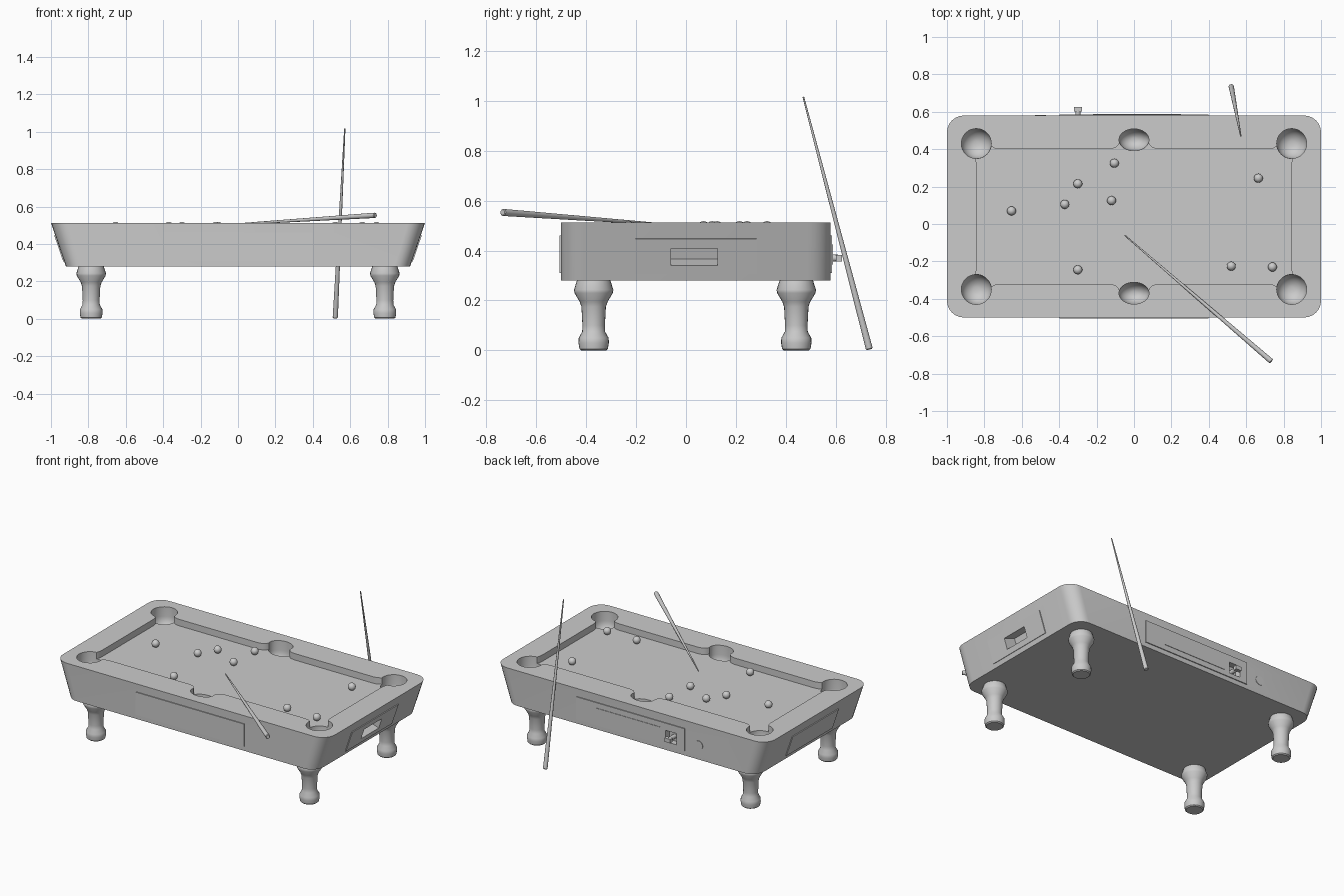
import bpy, bmesh, math
from mathutils import Vector, Matrix

if "Cube" in bpy.data.objects:
    bpy.data.objects.remove(bpy.data.objects["Cube"], do_unlink=True)

grey = bpy.data.materials.new("light grey")
grey.use_nodes = True
grey.diffuse_color = (0.6, 0.6, 0.6, 1)
grey.node_tree.nodes["Principled BSDF"].inputs["Base Color"].default_value = (0.6, 0.6, 0.6, 1)

MID, TOP, BASE, FELT = 0.04, 0.513, 0.28, 0.47   # table centre in y, heights
TILT = math.atan2(0.08, TOP - BASE)              # slope of the end walls


def finish(name, bm, matrix=None):
    if matrix is not None:
        bm.transform(matrix)
    bmesh.ops.recalc_face_normals(bm, faces=bm.faces)
    mesh = bpy.data.meshes.new(name)
    bm.to_mesh(mesh)
    bm.free()
    mesh.materials.append(grey)
    obj = bpy.data.objects.new(name, mesh)
    bpy.context.collection.objects.link(obj)
    return obj


def loft(name, rings, matrix=None):
    """Skin closed rings of equal length and cap both ends."""
    bm = bmesh.new()
    loops = [[bm.verts.new(p) for p in ring] for ring in rings]
    n = len(loops[0])
    for a, b in zip(loops, loops[1:]):
        for i in range(n):
            j = (i + 1) % n
            bm.faces.new((a[i], a[j], b[j], b[i]))
    bm.faces.new(loops[0])
    bm.faces.new(loops[-1])
    return finish(name, bm, matrix)


def lathe(name, profile, matrix=None, sides=24):
    turn = [2 * math.pi * i / sides for i in range(sides)]
    return loft(name, [[(r * math.cos(a), r * math.sin(a), z) for a in turn] for r, z in profile], matrix)


def box(name, size, loc, tilt=0):
    bm = bmesh.new()
    bmesh.ops.create_cube(bm, size=1)
    m = Matrix.Translation(loc) @ Matrix.Rotation(tilt, 4, "Y") @ Matrix.Diagonal((*size, 1))
    return finish(name, bm, m)


def cut(target, cutters):
    for c in cutters:
        mod = target.modifiers.new("cut", "BOOLEAN")
        mod.operation, mod.solver, mod.object = "DIFFERENCE", "EXACT", c
        bpy.context.view_layer.objects.active = target
        bpy.ops.object.modifier_apply(modifier=mod.name)


def smooth(*objs):
    bpy.ops.object.select_all(action="DESELECT")
    for o in objs:
        o.select_set(True)
    bpy.context.view_layer.objects.active = objs[0]
    bpy.ops.object.shade_smooth_by_angle(angle=math.radians(35))


# Cabinet: rounded rectangle whose ends slope inward towards the base
def cabinet_ring(z, half_x):
    pts, r = [], 0.09
    for k, (sx, sy) in enumerate([(1, 1), (-1, 1), (-1, -1), (1, -1)]):
        for i in range(7):
            a = math.pi / 2 * (k + i / 6)
            pts.append(((sx * (1 - r) + r * math.cos(a)) * half_x,
                        MID + sy * (0.54 - r) + r * math.sin(a), z))
    return pts


cabinet = loft("cabinet", [cabinet_ring(BASE, 0.92), cabinet_ring(TOP, 1.0)])

# Playing field cutter: one quarter of the cushion outline, mirrored
quarter = [(0.84, 0.27), (0.845, 0.3), (0.86, 0.33), (0.78, 0.4), (0.765, 0.378),
           (0.745, 0.365), (0.72, 0.36), (0.13, 0.36), (0.1, 0.367), (0.082, 0.385), (0.07, 0.41)]
outline = list(quarter)
outline += [(-x, y) for x, y in reversed(quarter)]
outline += [(-x, -y) for x, y in quarter]
outline += [(x, -y) for x, y in reversed(quarter)]
cutters = [loft("field_cutter", [[(x, y + MID, z) for x, y in outline] for z in (FELT, 0.6)])]

# Pocket cutters: round-bottomed wells
well = [(0.08 * math.sin(a), 0.45 - 0.08 * math.cos(a))
        for a in [math.pi / 2 * i / 8 for i in range(1, 9)]] + [(0.08, 0.6)]
for sy in (1, -1):
    for px, py, squash in [(-0.843, 0.39, 1), (0, 0.41, 0.73), (0.843, 0.39, 1)]:
        m = Matrix.Translation((px, MID + sy * py, 0)) @ Matrix.Diagonal((1, squash, 1, 1))
        cutters.append(lathe("pocket_cutter", well, m, 32))

# Ball return opening and coin mechanism recess
end_x = 0.953
return_cutter = box("return_cutter", (0.16, 0.185, 0.072), (end_x, 0.033, 0.375), TILT)
coin_cutter = box("coin_cutter", (0.08, 0.07, 0.075), (-0.3, 0.58, 0.375))
cut(cabinet, cutters + [return_cutter, coin_cutter])

# Raised panels on all four sides
front_panel = box("front_panel", (0.795, 0.012, 0.15), (0, MID - 0.54, 0.385))
back_panel = box("back_panel", (0.795, 0.012, 0.15), (0, MID + 0.54, 0.385))
left_panel = box("left_end_panel", (0.012, 0.485, 0.148), (end_x, MID, 0.378), TILT)
right_panel = box("right_end_panel", (0.012, 0.485, 0.148), (-end_x, MID, 0.378), -TILT)
cut(left_panel, [return_cutter])
cut(back_panel, [coin_cutter])
for c in cutters + [return_cutter, coin_cutter]:
    bpy.data.objects.remove(c, do_unlink=True)
smooth(cabinet)

# Back fittings: label plate, coin slide and round lock
box("label_plate", (0.47, 0.006, 0.08), (0.015, 0.586, 0.385))
facing_back = Matrix.Rotation(-math.pi / 2, 4, "X")
stem = lathe("coin_slide_stem", [(0.014, 0), (0.014, 0.07)],
             Matrix.Translation((-0.3, 0.54, 0.37)) @ facing_back, 16)
box("coin_slide_handle", (0.042, 0.024, 0.026), (-0.3, 0.613, 0.37))
lock = lathe("lock_disc", [(0.03, 0), (0.03, 0.005)],
             Matrix.Translation((-0.5, 0.578, 0.375)) @ facing_back)
smooth(stem, lock)

# Turned legs
leg_profile = [(0.05, 0), (0.057, 0.006), (0.061, 0.03), (0.06, 0.05), (0.046, 0.075), (0.045, 0.1),
               (0.049, 0.175), (0.056, 0.195), (0.077, 0.23), (0.079, 0.243), (0.066, 0.283)]
for side, x in (("left", 0.785), ("right", -0.785)):
    for end, y in (("front", -0.37), ("back", 0.442)):
        smooth(lathe(f"{end}_{side}_leg", leg_profile, Matrix.Translation((x, y, 0))))

# Balls resting on the cloth
spots = [(-0.655, 0.07), (-0.37, 0.105), (-0.3, 0.215), (-0.12, 0.125), (-0.105, 0.325),
         (0.665, 0.245), (0.52, -0.225), (0.74, -0.23), (-0.3, -0.245)]
for i, (x, y) in enumerate(spots):
    bm = bmesh.new()
    bmesh.ops.create_uvsphere(bm, u_segments=20, v_segments=12, radius=0.024)
    smooth(finish(f"ball_{i + 1}", bm, Matrix.Translation((x, y, FELT + 0.024))))


# Tapered cues: one lying across the rail, one leaning at the back
def cue(name, butt, tip):
    butt, tip = Vector(butt), Vector(tip)
    d = tip - butt
    n = d.length
    m = Matrix.Translation(butt) @ d.to_track_quat("Z", "Y").to_matrix().to_4x4()
    smooth(lathe(name, [(0.011, 0), (0.014, 0.004), (0.014, 0.02), (0.0035, n)], m, 16))


cue("lying_cue", (0.735, -0.735, 0.553), (-0.05, -0.06, 0.503))
cue("leaning_cue", (0.52, 0.735, 0.004), (0.571, 0.47, 1.016))
